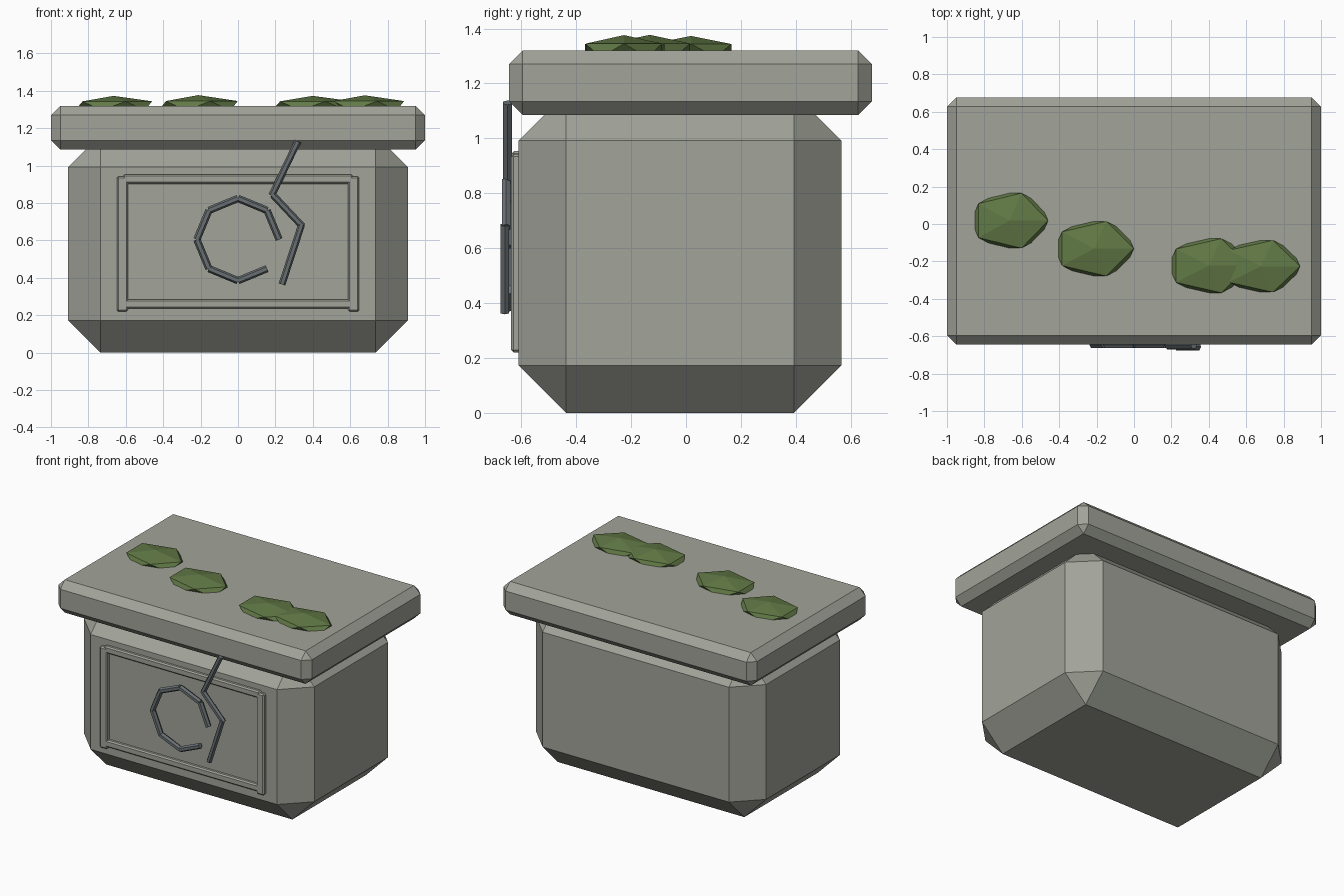
import bpy, bmesh, math
from mathutils import Vector, Matrix

if "Cube" in bpy.data.objects:
    bpy.data.objects.remove(bpy.data.objects["Cube"])


def material(name, rgb):
    m = bpy.data.materials.new(name)
    m.diffuse_color = (*rgb, 1)
    m.use_nodes = True
    m.node_tree.nodes["Principled BSDF"].inputs["Base Color"].default_value = m.diffuse_color
    return m


stone = material("stone", (0.36, 0.37, 0.32))
slate = material("slate", (0.14, 0.16, 0.17))
moss_green = material("moss_green", (0.12, 0.19, 0.06))


def finish(name, bm, mat):
    mesh = bpy.data.meshes.new(name)
    bm.to_mesh(mesh)
    bm.free()
    mesh.materials.append(mat)
    obj = bpy.data.objects.new(name, mesh)
    bpy.context.collection.objects.link(obj)
    return obj


def block(name, lo, hi, bevel):
    """Box between two corners with every edge chamfered."""
    lo, hi = Vector(lo), Vector(hi)
    bm = bmesh.new()
    bmesh.ops.create_cube(bm, size=1, matrix=Matrix.Translation((lo + hi) / 2)
                          @ Matrix.Diagonal((*(hi - lo), 1)))
    bmesh.ops.bevel(bm, geom=bm.edges[:], offset=bevel, offset_type='OFFSET',
                    segments=1, affect='EDGES')
    return finish(name, bm, stone)


def bars(name, segments, radius):
    """Separate six-sided bars, one for each pair of points."""
    bm = bmesh.new()
    for a, b in segments:
        a, b = Vector(a), Vector(b)
        d = b - a
        mat = Matrix.Translation((a + b) / 2) @ d.to_track_quat('Z', 'Y').to_matrix().to_4x4()
        bmesh.ops.create_cone(bm, cap_ends=True, segments=6, radius1=radius,
                              radius2=radius, depth=d.length, matrix=mat)
    return finish(name, bm, slate)


# Chest body and lid slab
block("body", (-0.908, -0.61, 0), (0.908, 0.566, 1.165), 0.173)
block("lid_slab", (-1, -0.645, 1.085), (1, 0.677, 1.32), 0.05)

# Raised frame on the front
for side, x in (("left", -0.618), ("right", 0.618)):
    block(f"frame_{side}", (x - 0.03, -0.637, 0.22), (x + 0.03, -0.595, 0.942), 0.009)
for side, z in (("bottom", 0.26), ("top", 0.928)):
    block(f"frame_{side}", (-0.615, -0.635, z - 0.025), (0.615, -0.595, z + 0.025), 0.009)

# Broken eight-sided ring, with the lower right segment missing
ring = [(0.22 * math.cos(i * math.pi / 4), -0.647, 0.605 + 0.22 * math.sin(i * math.pi / 4))
        for i in range(8)]
bars("broken_ring", list(zip(ring[:-1], ring[1:])), 0.0195)

# Zigzag crack running up to the lid
bars("crack", [((0.32, -0.650, 1.13), (0.18, -0.650, 0.84)),
               ((0.185, -0.655, 0.845), (0.345, -0.655, 0.675)),
               ((0.34, -0.660, 0.685), (0.235, -0.660, 0.365))], 0.0185)

# Moss clumps half sunk in the lid: x, y, x radius, y radius, height
for i, (x, y, rx, ry, h) in enumerate([(-0.665, 0.018, 0.23, 0.173, 0.053),
                                       (-0.213, -0.132, 0.237, 0.172, 0.057),
                                       (0.400, -0.223, 0.242, 0.170, 0.053),
                                       (0.678, -0.226, 0.235, 0.163, 0.056)]):
    bm = bmesh.new()
    bmesh.ops.create_icosphere(bm, subdivisions=1, radius=1,
                               matrix=Matrix.Translation((x, y, 1.32))
                               @ Matrix.Diagonal((rx, ry, h, 1)))
    finish(f"moss_clump_{i + 1}", bm, moss_green)
